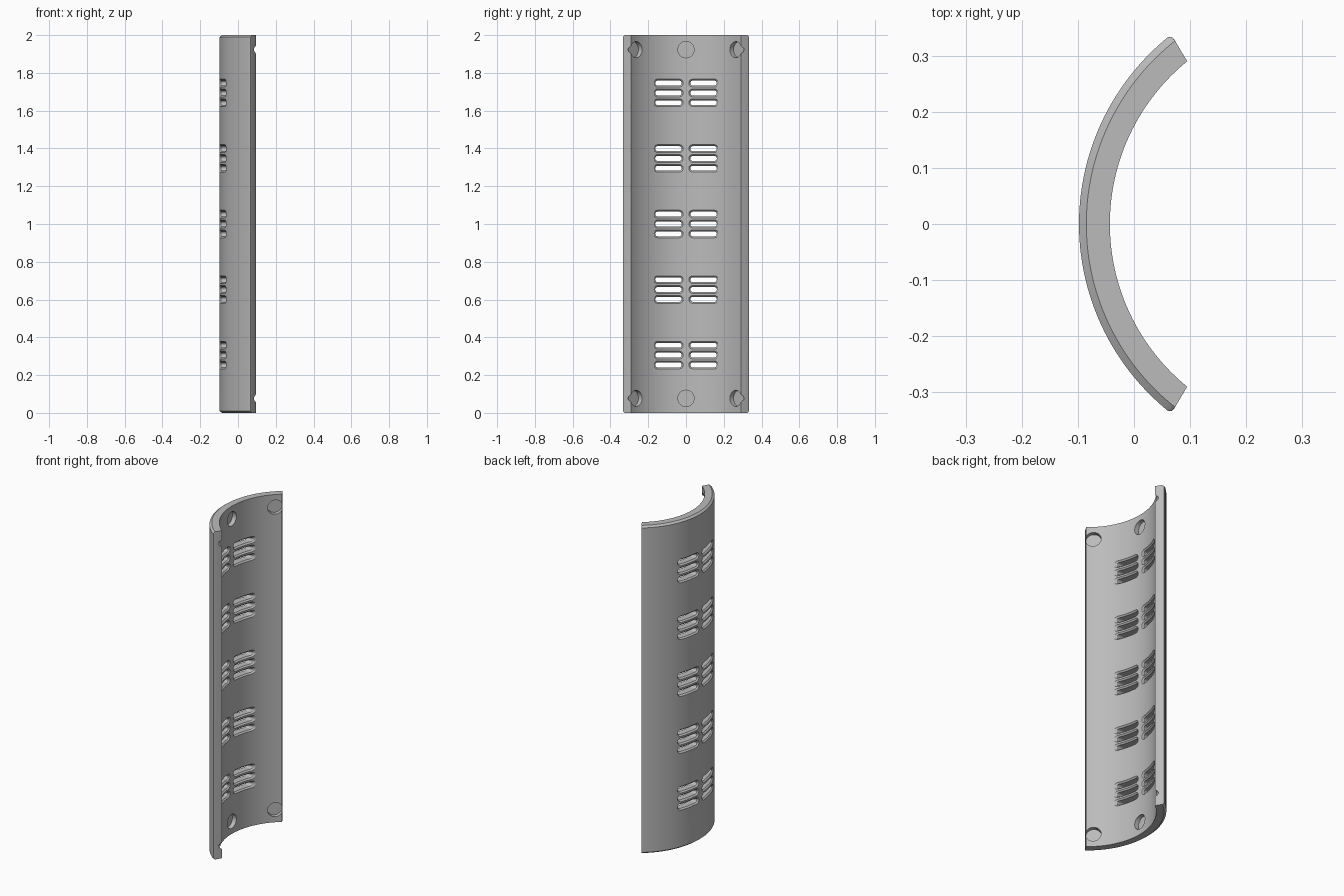
import bpy, bmesh
from math import sin, cos, asin, sqrt, pi, radians
from mathutils import Matrix

cube = bpy.data.objects.get("Cube")
if cube:
    bpy.data.objects.remove(cube, do_unlink=True)

CX, R_OUT, R_IN, HEIGHT = 0.331, 0.429, 0.374, 2.0
CHAMFER = 0.013


def new_object(name, bm):
    bmesh.ops.recalc_face_normals(bm, faces=bm.faces[:])
    mesh = bpy.data.meshes.new(name)
    bm.to_mesh(mesh)
    bm.free()
    obj = bpy.data.objects.new(name, mesh)
    bpy.context.collection.objects.link(obj)
    return obj


def bridge(bm, a, b):
    n = len(a)
    for i in range(n):
        bm.faces.new((a[i], a[(i + 1) % n], b[(i + 1) % n], b[i]))


def arc(radius, y_end, steps=72):
    a = asin(y_end / radius)
    angles = [a * (2 * i / steps - 1) for i in range(steps + 1)]
    return [(CX - radius * cos(t), radius * sin(t)) for t in angles]


def section(inset):
    """Curved wall outline with softened outer corners."""
    if inset:
        outer, corner = arc(R_OUT - inset, 0.3255), [(0.073, 0.326), (0.074, 0.325)]
    else:
        outer, corner = arc(R_OUT, 0.3328), [(0.0675, 0.3335), (0.0725, 0.3275)]
    other = [(x, -y) for x, y in reversed(corner)]
    return outer + corner + arc(R_IN, 0.29)[::-1] + other


# Curved wall with chamfered outer top and bottom edges
bm = bmesh.new()
rings = []
for z, inset in ((0, CHAMFER), (0.01, 0), (HEIGHT - 0.01, 0), (HEIGHT, CHAMFER)):
    rings.append([bm.verts.new((x, y, z)) for x, y in section(inset)])
for a, b in zip(rings, rings[1:]):
    bridge(bm, a, b)
bm.faces.new(rings[0])
bm.faces.new(rings[-1])
panel = new_object("curved_panel", bm)


def slot(bm, yc, zc):
    """Rounded slot through the wall, flared where it meets both surfaces."""
    half, narrow, flare = 0.057, 0.013, 0.008
    levels = ((R_OUT + 0.004, narrow + flare + 0.004), (R_OUT - flare, narrow),
              (R_IN + flare, narrow), (R_IN - 0.004, narrow + flare + 0.004))
    loops = []
    for radius, w in levels:
        upper = [(-half - w * cos(t), w * sin(t))
                 for t in (pi / 2 * i / 6 for i in range(7))]
        upper += [(-half + 2 * half * i / 10, w) for i in range(1, 10)]
        upper += [(-y, z) for y, z in upper[6::-1]]
        outline = upper + [(y, -z) for y, z in upper[-2:0:-1]]
        loops.append([bm.verts.new((CX - sqrt(radius ** 2 - (yc + y) ** 2),
                                    yc + y, zc + z)) for y, z in outline])
    for a, b in zip(loops, loops[1:]):
        bridge(bm, a, b)
    # Curved end caps made of strips across the slot
    for loop in (loops[0], loops[-1]):
        n = len(loop)
        for i in range(n // 2):
            quad = [loop[i], loop[i + 1], loop[-i - 1], loop[-i % n]]
            bm.faces.new(list(dict.fromkeys(quad)))


# Vent slots: five groups, two columns, three slots each
bm = bmesh.new()
for group in range(5):
    for row in (-1, 0, 1):
        for side in (-1, 1):
            slot(bm, side * 0.093, 1.0 + (group - 2) * 0.347 + row * 0.052)
slots = new_object("slot_cutter", bm)

# Shallow round sockets on the inner face, three at each end
bm = bmesh.new()
for z in (0.077, HEIGHT - 0.077):
    for angle in (-45, 0, 45):
        place = (Matrix.Translation((CX, 0, z))
                 @ Matrix.Rotation(radians(angle), 4, "Z")
                 @ Matrix.Translation((-R_IN + 0.01, 0, 0))
                 @ Matrix.Rotation(pi / 2, 4, "Y"))
        bmesh.ops.create_cone(bm, cap_ends=True, segments=40, radius1=0.043,
                              radius2=0.043, depth=0.07, matrix=place)
sockets = new_object("socket_cutter", bm)

# Cut the openings
bpy.context.view_layer.objects.active = panel
for cutter in (slots, sockets):
    cutter.hide_render = True
    mod = panel.modifiers.new("cut", "BOOLEAN")
    mod.operation, mod.solver, mod.object = "DIFFERENCE", "EXACT", cutter
    bpy.ops.object.modifier_apply(modifier=mod.name)
for cutter in (slots, sockets):
    bpy.data.objects.remove(cutter, do_unlink=True)

# Single grey finish
grey = bpy.data.materials.new("plain_grey")
grey.use_nodes = True
colour = (0.5, 0.5, 0.5, 1)
grey.diffuse_color = colour
grey.node_tree.nodes["Principled BSDF"].inputs["Base Color"].default_value = colour
panel.data.materials.clear()
panel.data.materials.append(grey)

bpy.ops.object.select_all(action="DESELECT")
panel.select_set(True)
bpy.ops.object.shade_smooth_by_angle(angle=radians(25))
